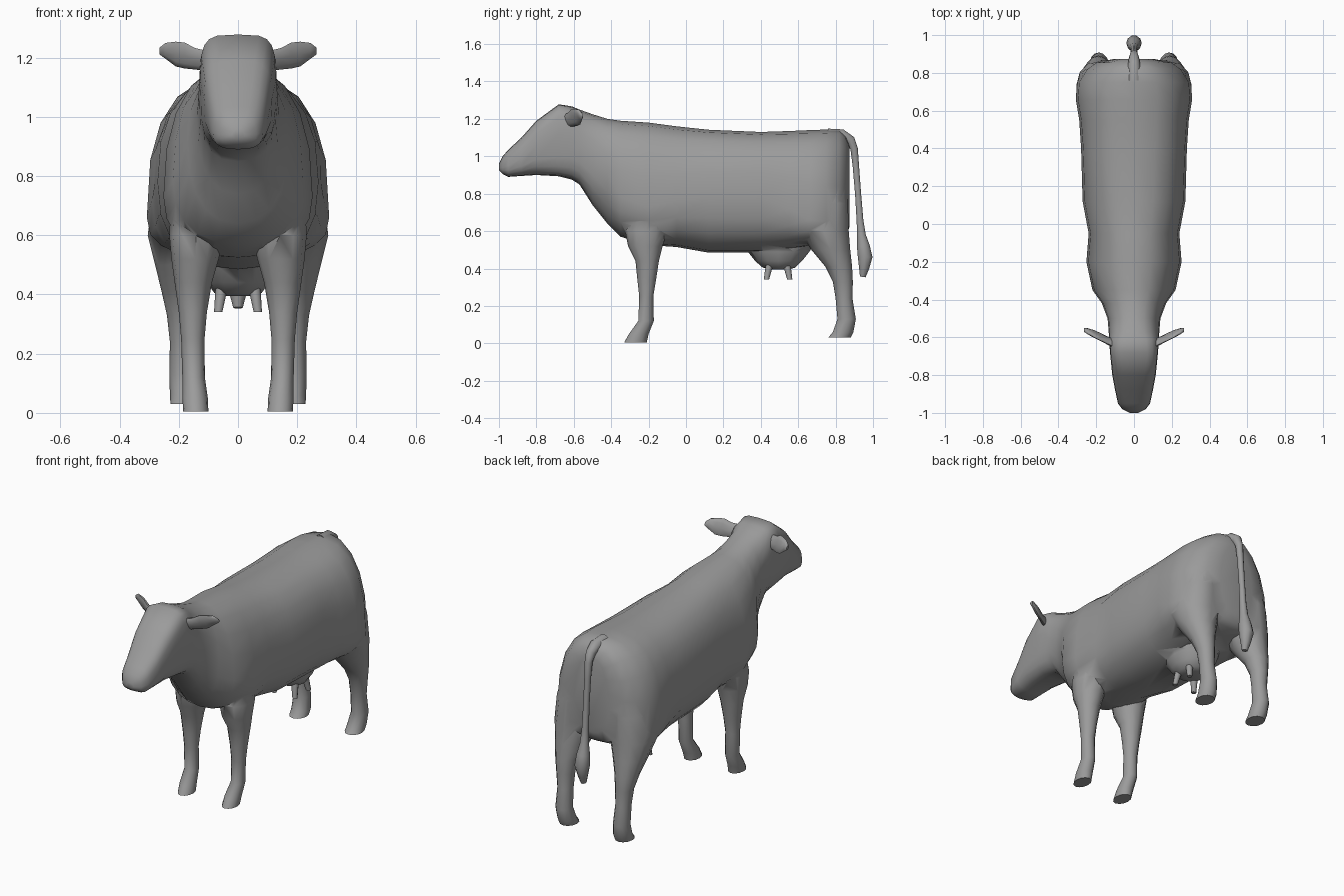
import bpy, bmesh, math

hide = bpy.data.materials.new("grey hide")
hide.diffuse_color = (0.33, 0.33, 0.33, 1)


def power(v, n):
    return math.copysign(abs(v) ** (2 / n), v)


def loft(name, rings):
    """Skin a list of equal-length point rings and cap both ends."""
    bm = bmesh.new()
    vs = [[bm.verts.new(p) for p in ring] for ring in rings]
    n = len(vs[0])
    for a, b in zip(vs, vs[1:]):
        for i in range(n):
            j = (i + 1) % n
            bm.faces.new((a[i], a[j], b[j], b[i]))
    bm.faces.new(vs[0])
    bm.faces.new(vs[-1])
    bmesh.ops.recalc_face_normals(bm, faces=bm.faces)
    me = bpy.data.meshes.new(name)
    bm.to_mesh(me)
    bm.free()
    me.materials.append(hide)
    ob = bpy.data.objects.new(name, me)
    bpy.context.collection.objects.link(ob)
    return ob


def body_ring(y, zb, zt, w, zw, n, count=20):
    """Upright section: bottom, top, half width, height of widest point, squareness."""
    pts = []
    for i in range(count):
        t = 2 * math.pi * i / count
        s = power(math.sin(t), n)
        pts.append((w * power(math.cos(t), n), y, zw + s * ((zt - zw) if s > 0 else (zw - zb))))
    return pts


def flat_ring(z, x0, x1, y0, y1, count=12):
    """Level oval section between the given x and y limits."""
    return [((x0 + x1) / 2 + (x1 - x0) / 2 * math.cos(2 * math.pi * i / count),
             (y0 + y1) / 2 + (y1 - y0) / 2 * math.sin(2 * math.pi * i / count), z)
            for i in range(count)]


def pair(name, rings):
    return [loft(side + "_" + name, [[(s * x, y, z) for x, y, z in r] for r in rings])
            for side, s in (("left", 1), ("right", -1))]


# Head, neck and torso in one skin
body = loft("body", [body_ring(*r) for r in (
    (-1.00, 0.925, 0.96, 0.022, 0.94, 2.2),
    (-0.98, 0.905, 1.00, 0.062, 0.94, 2.5),
    (-0.95, 0.89, 1.035, 0.085, 0.95, 2.8),
    (-0.88, 0.895, 1.10, 0.10, 0.99, 3.0),
    (-0.80, 0.90, 1.19, 0.115, 1.06, 3.2),
    (-0.68, 0.893, 1.278, 0.127, 1.12, 4.0),
    (-0.61, 0.875, 1.267, 0.132, 1.10, 3.2),
    (-0.57, 0.85, 1.25, 0.134, 1.05, 2.6),
    (-0.50, 0.74, 1.225, 0.14, 1.0, 2.4),
    (-0.42, 0.64, 1.20, 0.17, 0.91, 2.3),
    (-0.35, 0.57, 1.19, 0.22, 0.78, 2.25),
    (-0.20, 0.525, 1.18, 0.252, 0.73, 2.3),
    (-0.05, 0.515, 1.16, 0.24, 0.76, 2.3),
    (0.12, 0.485, 1.142, 0.272, 0.78, 2.4),
    (0.40, 0.485, 1.13, 0.28, 0.78, 2.5),
    (0.55, 0.50, 1.135, 0.29, 0.72, 2.6),
    (0.66, 0.52, 1.14, 0.308, 0.66, 2.6),
    (0.75, 0.54, 1.143, 0.302, 0.65, 2.5),
    (0.82, 0.55, 1.142, 0.258, 0.68, 2.2),
    (0.855, 0.57, 1.11, 0.205, 0.70, 2.2),
    (0.873, 0.62, 1.06, 0.11, 0.78, 2.2))])

# Legs, from hoof to shoulder or hip
front_legs = pair("front_leg", [flat_ring(*r) for r in (
    (0.005, 0.10, 0.185, -0.33, -0.21),
    (0.05, 0.102, 0.188, -0.305, -0.20),
    (0.12, 0.112, 0.188, -0.255, -0.172),
    (0.25, 0.113, 0.192, -0.25, -0.175),
    (0.34, 0.105, 0.20, -0.26, -0.16),
    (0.44, 0.088, 0.214, -0.27, -0.145),
    (0.52, 0.065, 0.225, -0.31, -0.125),
    (0.60, 0.05, 0.232, -0.325, -0.10),
    (0.75, 0.08, 0.225, -0.27, -0.12))])
hind_legs = pair("hind_leg", [flat_ring(*r) for r in (
    (0.03, 0.13, 0.228, 0.76, 0.88),
    (0.06, 0.13, 0.23, 0.785, 0.895),
    (0.13, 0.14, 0.232, 0.81, 0.908),
    (0.24, 0.145, 0.23, 0.80, 0.89),
    (0.33, 0.14, 0.24, 0.785, 0.892),
    (0.41, 0.125, 0.258, 0.745, 0.888),
    (0.50, 0.09, 0.28, 0.67, 0.878),
    (0.60, 0.05, 0.305, 0.60, 0.87),
    (0.75, 0.05, 0.285, 0.63, 0.866),
    (0.90, 0.06, 0.23, 0.67, 0.85))])

# Udder
udder = loft("udder", [flat_ring(*r) for r in (
    (0.56, -0.14, 0.14, 0.28, 0.70),
    (0.49, -0.125, 0.125, 0.33, 0.66),
    (0.44, -0.105, 0.105, 0.37, 0.62),
    (0.405, -0.08, 0.08, 0.41, 0.585),
    (0.395, -0.04, 0.04, 0.45, 0.55))])

# Merge the limbs and udder into the torso
bpy.context.view_layer.objects.active = body
for part in front_legs + hind_legs + [udder]:
    mod = body.modifiers.new("union", "BOOLEAN")
    mod.operation, mod.solver, mod.object = "UNION", "EXACT", part
    bpy.ops.object.modifier_apply(modifier=mod.name)
    bpy.data.objects.remove(part)

# Teats, splayed slightly outwards
for where, y, dy in (("front", 0.45, -0.02), ("back", 0.535, 0.02)):
    pair(where + "_teat", [flat_ring(z, x - r, x + r, yy - r, yy + r, 8) for z, x, yy, r in (
        (0.43, 0.055, y, 0.021), (0.39, 0.06, y + dy / 2, 0.018), (0.34, 0.067, y + dy, 0.014))])

# Ears: flat leaves, x, y, middle height, half height, half thickness
pair("ear", [[(x, y + t * math.cos(a) - 0.3 * h * math.sin(a), z + h * math.sin(a))
              for a in (2 * math.pi * i / 10 for i in range(10))]
             for x, y, z, h, t in (
                 (0.11, -0.63, 1.19, 0.036, 0.022), (0.145, -0.615, 1.196, 0.038, 0.018),
                 (0.18, -0.597, 1.207, 0.046, 0.016), (0.21, -0.583, 1.212, 0.044, 0.016),
                 (0.245, -0.568, 1.223, 0.028, 0.014), (0.265, -0.56, 1.222, 0.012, 0.010))])

# Tail with tuft: path points y, z and radius, sections square to the path
path = [(0.76, 1.11, 0.04), (0.835, 1.112, 0.034), (0.88, 1.085, 0.027), (0.899, 1.04, 0.021),
        (0.908, 0.95, 0.018), (0.92, 0.80, 0.017), (0.93, 0.66, 0.019), (0.938, 0.58, 0.024),
        (0.948, 0.52, 0.036), (0.958, 0.46, 0.041), (0.952, 0.40, 0.028), (0.945, 0.355, 0.016)]
rings = []
for k, (y, z, r) in enumerate(path):
    a, b = path[max(k - 1, 0)], path[min(k + 1, len(path) - 1)]
    d = math.hypot(b[0] - a[0], b[1] - a[1])
    ny, nz = -(b[1] - a[1]) / d, (b[0] - a[0]) / d
    rings.append([(r * math.cos(t), y + r * math.sin(t) * ny, z + r * math.sin(t) * nz)
                  for t in (2 * math.pi * i / 10 for i in range(10))])
loft("tail", rings)

# Smooth shading, hoof soles stay sharp
for ob in bpy.context.scene.objects:
    ob.select_set(True)
bpy.ops.object.shade_smooth_by_angle(angle=math.radians(60))
